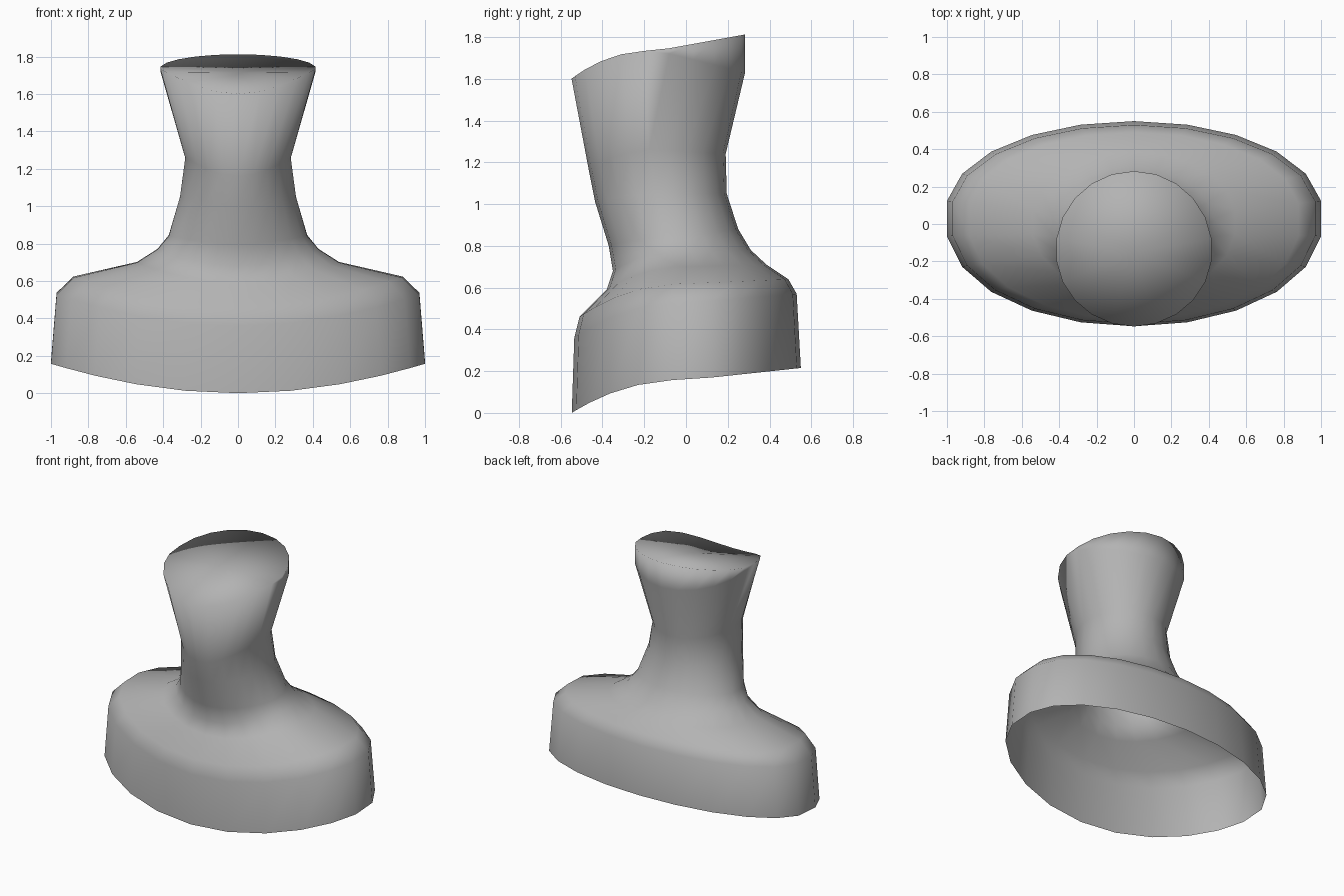
import bpy, bmesh
from math import sin, cos, pi

if "Cube" in bpy.data.objects:
    bpy.data.objects.remove(bpy.data.objects["Cube"])

SIDES = 22  # no vertex sits exactly on the side, giving the blunt shoulder ends

# Each ring: front (y, z), side (x, y, z), back (y, z), from hem up to neck top
RINGS = [
    ((-0.547, 0.00), (1.00, 0.035, 0.16), (0.55, 0.215)),    # hem
    ((-0.535, 0.36), (0.97, 0.035, 0.53), (0.53, 0.57)),     # shoulder edge
    ((-0.51, 0.46), (0.88, 0.03, 0.62), (0.49, 0.64)),
    ((-0.38, 0.59), (0.54, 0.01, 0.70), (0.385, 0.71)),      # shoulder top
    ((-0.35, 0.68), (0.43, -0.02, 0.77), (0.31, 0.78)),      # neck root
    ((-0.37, 0.80), (0.37, -0.05, 0.84), (0.25, 0.88)),
    ((-0.435, 1.01), (0.31, -0.10, 1.05), (0.195, 1.05)),    # neck
    ((-0.465, 1.16), (0.282, -0.13, 1.26), (0.19, 1.24)),    # chin line
    ((-0.548, 1.60), (0.415, -0.14, 1.735), (0.283, 1.63)),  # flare
    ((-0.548, 1.60), (0.415, -0.14, 1.735), (0.283, 1.812)), # top rim
]


def ring_point(ring, t):
    (fy, fz), (sx, sy, sz), (by, bz) = ring
    c = abs(cos(t)) ** (0.9 if sx > 0.5 else 1.0)   # shoulders are a little boxier
    x = sx * sin(t) / 0.99
    if cos(t) > 0:   # front half dips quickly towards the centre line
        return x, sy + (fy - sy) * c, sz + (fz - sz) * c ** 2.3
    return x, sy + (by - sy) * c, sz + (bz - sz) * c


def face(verts):
    verts = list(dict.fromkeys(verts))
    if len(verts) > 2:
        bm.faces.new(verts).smooth = True


# Loft the rings, hem left open; the last two rings share their front half
bm = bmesh.new()
angles = [2 * pi * k / SIDES for k in range(SIDES)]
loops = [[bm.verts.new(ring_point(r, t)) for t in angles] for r in RINGS[:-1]]
loops.append([loops[-1][k] if cos(t) > 0 else bm.verts.new(ring_point(RINGS[-1], t))
              for k, t in enumerate(angles)])
for low, high in zip(loops, loops[1:]):
    for k in range(SIDES):
        n = (k + 1) % SIDES
        face((low[k], low[n], high[n], high[k]))

# Slightly hollow closed top of the neck
centre = bm.verts.new((0, -0.15, 1.715))
for k in range(SIDES):
    face((loops[-1][k], loops[-1][(k + 1) % SIDES], centre))

bmesh.ops.recalc_face_normals(bm, faces=bm.faces)
mesh = bpy.data.meshes.new("neck_and_shoulders")
bm.to_mesh(mesh)
bm.free()

# Mid grey
grey = bpy.data.materials.new("mid_grey")
grey.diffuse_color = (0.45, 0.45, 0.45, 1)
grey.use_nodes = True
grey.node_tree.nodes["Principled BSDF"].inputs["Base Color"].default_value = grey.diffuse_color
mesh.materials.append(grey)
bpy.context.collection.objects.link(bpy.data.objects.new("neck_and_shoulders", mesh))
